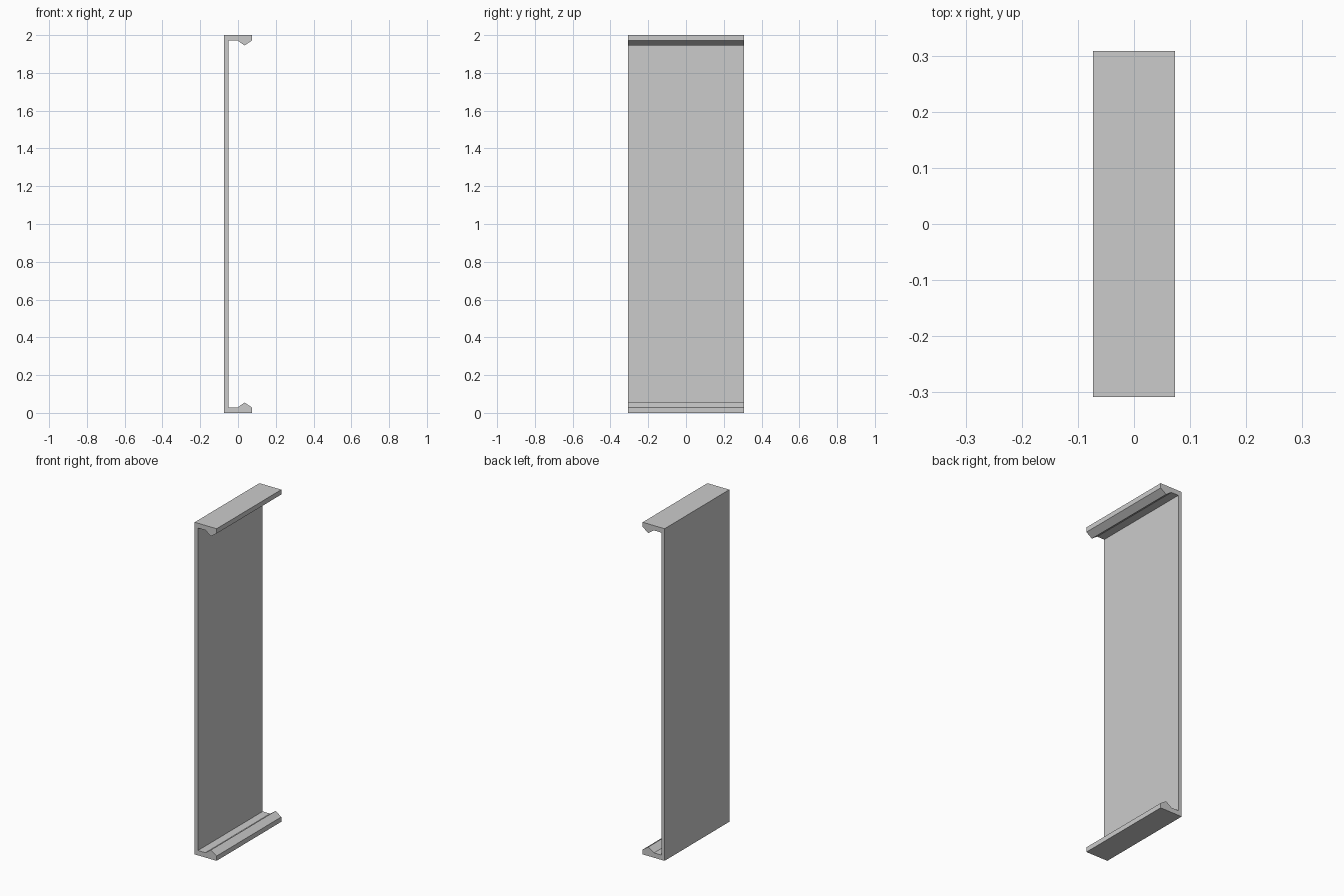
import bpy
import bmesh
from mathutils import Vector

default = bpy.data.objects.get("Cube")
if default:
    bpy.data.objects.remove(default, do_unlink=True)

HEIGHT = 2.0
HALF_X, HALF_Y = 0.073, 0.308


def make_material(name, color):
    mat = bpy.data.materials.new(name)
    mat.use_nodes = True
    mat.diffuse_color = color
    mat.node_tree.nodes["Principled BSDF"].inputs["Base Color"].default_value = color
    return mat


def extrude_profile(name, points, mat):
    """Extrude an x-z outline along the full depth in y."""
    bm = bmesh.new()
    face = bm.faces.new([bm.verts.new((x, -HALF_Y, z)) for x, z in points])
    result = bmesh.ops.extrude_face_region(bm, geom=[face])
    moved = [v for v in result["geom"] if isinstance(v, bmesh.types.BMVert)]
    bmesh.ops.translate(bm, verts=moved, vec=Vector((0, 2 * HALF_Y, 0)))
    bmesh.ops.recalc_face_normals(bm, faces=bm.faces)
    mesh = bpy.data.meshes.new(name)
    bm.to_mesh(mesh)
    bm.free()
    mesh.materials.append(mat)
    obj = bpy.data.objects.new(name, mesh)
    bpy.context.collection.objects.link(obj)
    return obj


grey = make_material("light grey", (0.6, 0.6, 0.6, 1.0))

# Lower lip with its snap ridge, from the outer corner to the inner corner
lower = [
    (-HALF_X, 0.0),
    (HALF_X, 0.0),
    (HALF_X, 0.029),
    (0.035, 0.055),
    (-0.002, 0.029),
    (-0.051, 0.029),
]
# Upper lip mirrors the lower one
upper = [(x, HEIGHT - z) for x, z in reversed(lower)]

extrude_profile("clip_channel", lower + upper, grey)
